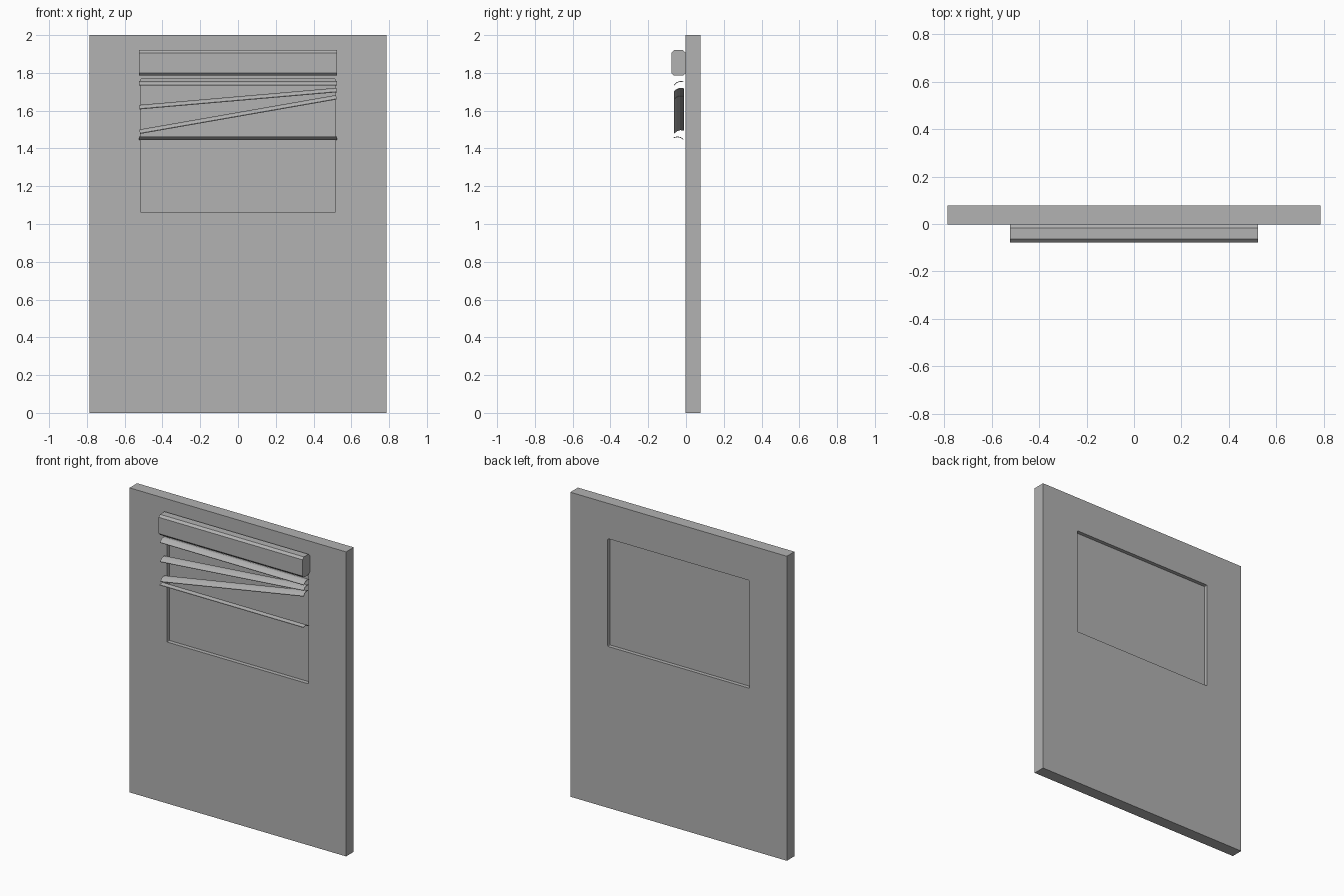
import bpy, bmesh, math
from mathutils import Matrix

if "Cube" in bpy.data.objects:
    bpy.data.objects.remove(bpy.data.objects["Cube"])

grey = bpy.data.materials.new("dark_grey")
grey.diffuse_color = (0.445, 0.445, 0.445, 1)
grey.use_nodes = True
grey.node_tree.nodes["Principled BSDF"].inputs["Base Color"].default_value = grey.diffuse_color


def add_object(name, bm):
    bmesh.ops.recalc_face_normals(bm, faces=bm.faces)
    mesh = bpy.data.meshes.new(name)
    bm.to_mesh(mesh)
    bm.free()
    mesh.materials.append(grey)
    obj = bpy.data.objects.new(name, mesh)
    bpy.context.collection.objects.link(obj)
    return obj


def box(name, lo, hi, bevel=0.0, axis=None, segments=1):
    """Box between two corners; edges parallel to axis may be bevelled."""
    bm = bmesh.new()
    bmesh.ops.create_cube(bm, size=1)
    for v in bm.verts:
        v.co = [lo[i] + (v.co[i] + 0.5) * (hi[i] - lo[i]) for i in range(3)]
    if bevel:
        edges = [e for e in bm.edges
                 if abs((e.verts[0].co - e.verts[1].co).normalized()[axis]) > 0.9]
        bmesh.ops.bevel(bm, geom=edges, offset=bevel, segments=segments,
                        profile=0.5, affect='EDGES')
    return add_object(name, bm)


def slat(name, z_left, z_right, tilt, width=0.055, sag=0.009, thick=0.004, steps=3):
    """Curved blind slat, tilted about its length and sloped left to right."""
    ts = [2 * i / steps - 1 for i in range(steps + 1)]
    upper = [(t * width / 2, sag * (1 - t * t)) for t in ts]
    profile = upper + [(y, z - thick) for y, z in reversed(upper)]
    slope = math.atan2(z_right - z_left, 1.04)
    half = 0.523 / math.cos(slope) - 0.015 * math.sin(slope)

    # matching end caps joined by long side faces
    bm = bmesh.new()
    a, b = ([bm.verts.new((x, y, z)) for y, z in profile] for x in (-half, half))
    bm.faces.new(a)
    bm.faces.new(b)
    for i in range(len(a)):
        bm.faces.new((a[i - 1], a[i], b[i], b[i - 1]))
    bm.transform(Matrix.Translation((0, -0.039, (z_left + z_right) / 2))
                 @ Matrix.Rotation(-slope, 4, 'Y')
                 @ Matrix.Rotation(math.radians(tilt), 4, 'X'))
    return add_object(name, bm)


# wall panel with a shallow window recess on both faces
T, R = 0.077, 0.025
wall = box("wall", (-0.787, -0.002, 0), (0.787, T, 2))
for y0, y1 in ((-0.05, R), (T - R, T + 0.05)):
    cutter = box("window_cutter", (-0.515, y0, 1.06), (0.515, y1, 1.768), 0.006, 1, 2)
    cutter.hide_render = True
    mod = wall.modifiers.new("window", 'BOOLEAN')
    mod.operation, mod.solver, mod.object = 'DIFFERENCE', 'EXACT', cutter
    bpy.context.view_layer.objects.active = wall
    bpy.ops.object.modifier_apply(modifier=mod.name)
    bpy.data.objects.remove(cutter)

# blind headrail
box("headrail", (-0.523, -T, 1.785), (0.523, -0.002, 1.92), 0.014, 0)

# drooping slats
slat("slat_top", 1.746, 1.746, 20)
slat("slat_upper_droop", 1.62, 1.71, 20)
slat("slat_lower_droop", 1.49, 1.672, 20)
slat("slat_bottom", 1.454, 1.454, -10)
